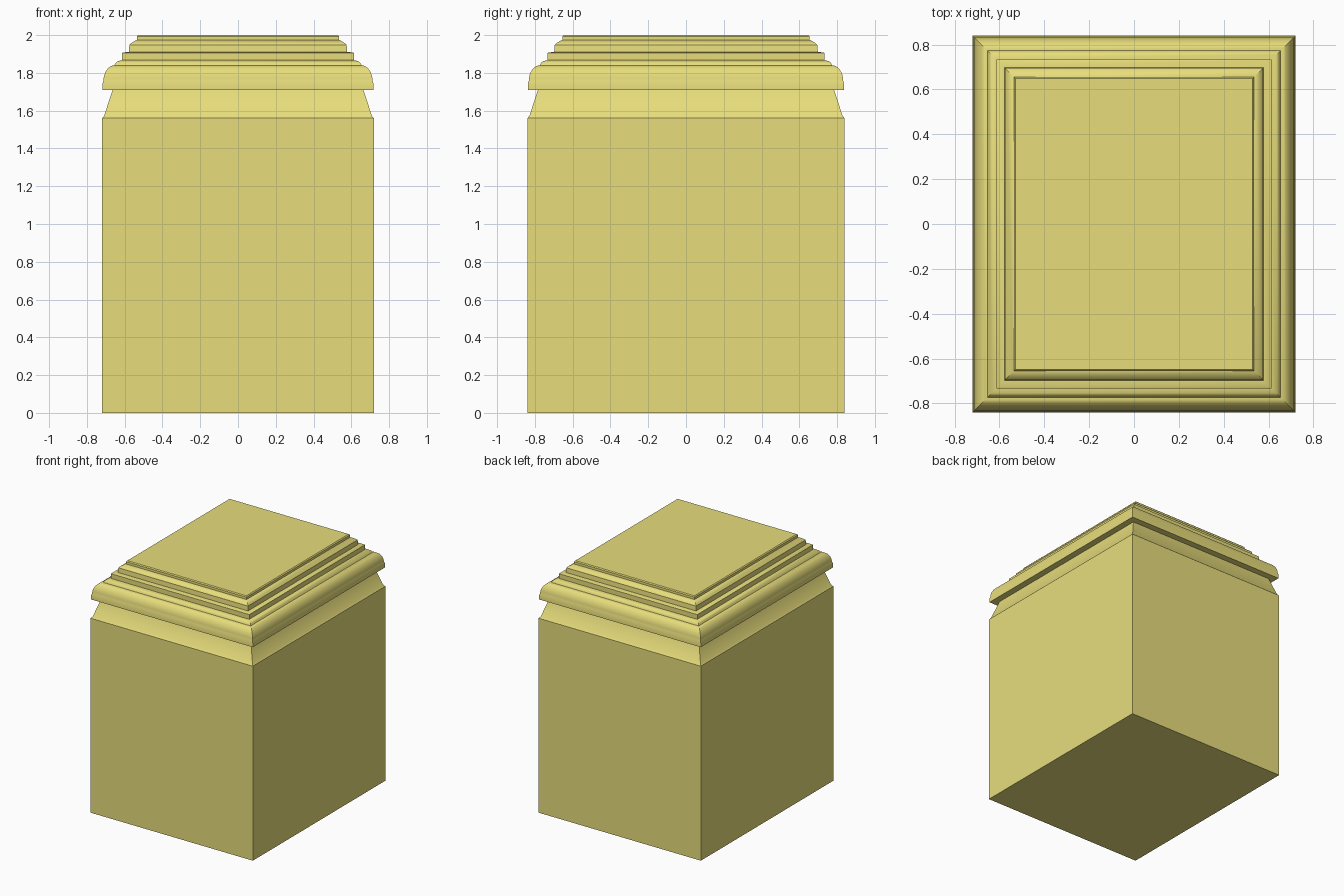
import bpy, bmesh
from math import sin, cos, pi, radians

if "Cube" in bpy.data.objects:
    bpy.data.objects.remove(bpy.data.objects["Cube"])

HX, HY = 0.72, 0.84  # half width and half depth of the shaft

mat = bpy.data.materials.new("yellow")
mat.diffuse_color = (0.80, 0.72, 0.20, 1)
mat.use_nodes = True
mat.node_tree.nodes["Principled BSDF"].inputs["Base Color"].default_value = mat.diffuse_color


def moulding(name, profile, bottom=False, top=False):
    """Sweep (inset, z) points round the rectangle with mitred corners."""
    bm = bmesh.new()
    rings = []
    for d, z in profile:
        x, y = HX - d, HY - d
        rings.append([bm.verts.new((sx * x, sy * y, z))
                      for sx, sy in ((-1, -1), (1, -1), (1, 1), (-1, 1))])
    for a, b in zip(rings, rings[1:]):
        for i in range(4):
            j = (i + 1) % 4
            bm.faces.new((a[i], a[j], b[j], b[i]))
    if bottom:
        bm.faces.new(rings[0][::-1])
    if top:
        bm.faces.new(rings[-1])
    me = bpy.data.meshes.new(name)
    bm.to_mesh(me)
    bm.free()
    ob = bpy.data.objects.new(name, me)
    bpy.context.collection.objects.link(ob)
    me.materials.append(mat)
    bpy.context.view_layer.objects.active = ob
    ob.select_set(True)
    bpy.ops.object.shade_smooth_by_angle(angle=radians(30))
    ob.select_set(False)


# Plain rectangular shaft
moulding("shaft", [(0, 0), (0, 1.56)], bottom=True)

# Tapered neck with a small chamfer at its foot
moulding("neck", [(0, 1.56), (0.011, 1.572), (0.056, 1.71)])

# Rounded cap overhanging the neck
cap = [(0.056, 1.71), (0.003, 1.71), (0.003, 1.745)]
for i in range(9):
    t = i / 8 * pi / 2
    cap.append((0.066 - 0.058 * cos(t), 1.758 + 0.082 * sin(t)))
moulding("cap", cap)

# Three receding steps with softened shoulders, and the flat top
steps = [(0.066, 1.84), (0.072, 1.853), (0.086, 1.863), (0.106, 1.867),
         (0.106, 1.905), (0.111, 1.908), (0.142, 1.911),
         (0.145, 1.948), (0.152, 1.956), (0.179, 1.972), (0.185, 1.974),
         (0.185, 1.993), (0.192, 2.0)]
moulding("stepped_top", steps, top=True)
